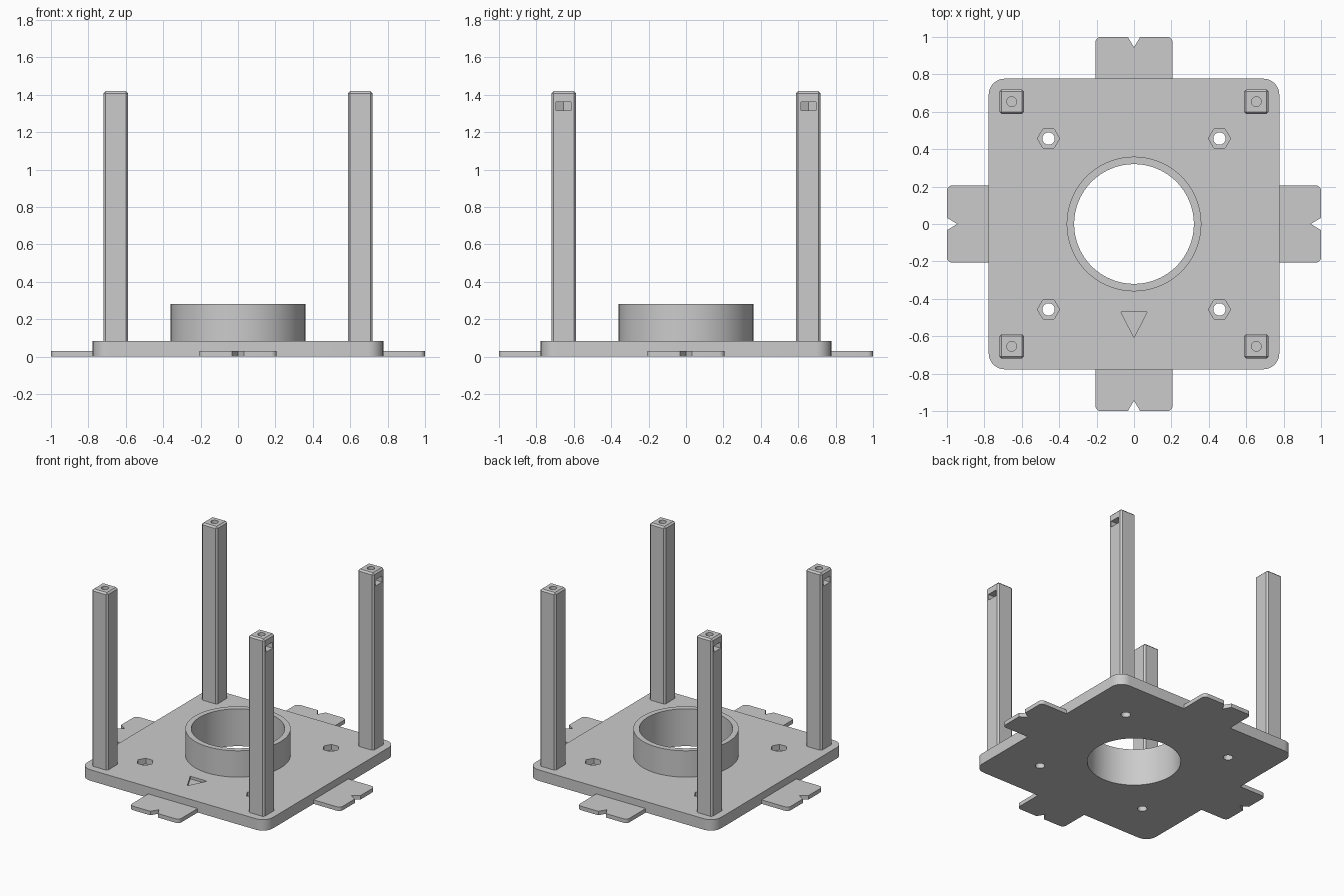
import bpy, bmesh, math
from mathutils import Matrix

cube = bpy.data.objects.get("Cube")
if cube:
    bpy.data.objects.remove(cube, do_unlink=True)

grey = bpy.data.materials.new("plain grey")
grey.use_nodes = True
COLOUR = (0.6, 0.6, 0.6, 1)
grey.diffuse_color = COLOUR
grey.node_tree.nodes["Principled BSDF"].inputs["Base Color"].default_value = COLOUR


def circle(r, n, x=0, y=0):
    return [(x + r * math.cos(math.tau * i / n), y + r * math.sin(math.tau * i / n))
            for i in range(n)]


def prism(name, points, z0, z1, rounded=(), radius=0.0, chamfer=0.0):
    """Extrude an outline; round listed corners, optionally chamfer sides and top."""
    bm = bmesh.new()
    verts = [bm.verts.new((x, y, z0)) for x, y in points]
    bm.faces.new(verts)
    if rounded:
        bmesh.ops.bevel(bm, geom=[verts[i] for i in rounded], offset=radius,
                        segments=8, profile=0.5, affect='VERTICES')
    out = bmesh.ops.extrude_face_region(bm, geom=bm.faces[:])
    top = [g for g in out["geom"] if isinstance(g, bmesh.types.BMVert)]
    bmesh.ops.translate(bm, verts=top, vec=(0, 0, z1 - z0))
    if chamfer:
        edges = [e for e in bm.edges if max(v.co.z for v in e.verts) > z0 + 1e-4]
        bmesh.ops.bevel(bm, geom=edges, offset=chamfer, segments=1, affect='EDGES')
    bmesh.ops.recalc_face_normals(bm, faces=bm.faces[:])
    mesh = bpy.data.meshes.new(name)
    bm.to_mesh(mesh)
    bm.free()
    mesh.materials.append(grey)
    obj = bpy.data.objects.new(name, mesh)
    bpy.context.collection.objects.link(obj)
    return obj


def cut(obj, cutters):
    """Subtract the cutters, bake the result and remove them."""
    for c in cutters:
        mod = obj.modifiers.new("cut", 'BOOLEAN')
        mod.operation, mod.solver, mod.object = 'DIFFERENCE', 'EXACT', c
    bpy.context.view_layer.update()
    deps = bpy.context.evaluated_depsgraph_get()
    mesh = bpy.data.meshes.new_from_object(obj.evaluated_get(deps))
    obj.modifiers.clear()
    obj.data = mesh
    for c in cutters:
        bpy.data.objects.remove(c, do_unlink=True)


def smooth(obj):
    bpy.ops.object.select_all(action='DESELECT')
    obj.select_set(True)
    bpy.context.view_layer.objects.active = obj
    bpy.ops.object.shade_smooth_by_angle(angle=math.radians(25))


def square(h, x=0, y=0):
    return [(x - h, y - h), (x + h, y - h), (x + h, y + h), (x - h, y + h)]


HALF, THICK, POST, TOP = 0.777, 0.083, 0.654, 1.42
CORNERS = [(sx, sy) for sx in (-1, 1) for sy in (-1, 1)]

# Base plate with central bore, bolt holes, nut recesses and direction arrow
plate = prism("base_plate", square(HALF), 0, THICK, range(4), 0.085)
cutters = [prism("bore", circle(0.32, 96), -0.1, 0.2),
           prism("arrow", [(-0.07, -0.47), (0, -0.607), (0.07, -0.47)], THICK - 0.02, 0.2)]
for sx, sy in CORNERS:
    x, y = 0.457 * sx, 0.457 * sy
    cutters += [prism("bolt_hole", circle(0.033, 32, x, y), -0.1, 0.06),
                prism("nut_recess", circle(0.059, 6, x, y), 0.04, 0.2)]
cut(plate, cutters)
smooth(plate)

# Central collar
collar = prism("collar", circle(0.36, 96), THICK, 0.282)
cut(collar, [prism("bore", circle(0.32, 96), 0, 0.4)])
smooth(collar)

# Notched tabs on the four sides
outline = [(HALF, -0.207), (1, -0.207), (1, -0.033), (0.945, 0),
           (1, 0.033), (1, 0.207), (HALF, 0.207)]
for i, side in enumerate(("left", "back", "right", "front")):
    tab = prism(side + "_tab", outline, 0, 0.03, (1, 5), 0.03)
    tab.data.transform(Matrix.Rotation(i * math.pi / 2, 4, 'Z'))
    smooth(tab)

# Corner posts with a screw hole on top and an outward nut slot
for sx, sy in CORNERS:
    x, y = POST * sx, POST * sy
    name = ("front" if sy < 0 else "back") + ("_left" if sx > 0 else "_right") + "_post"
    post = prism(name, square(0.066, x, y), THICK, TOP, chamfer=0.012)
    slot = [(x + sx * dx, y + dy) for dx, dy in
            ((0.1, -0.04), (0.1, 0.04), (-0.023, 0.04), (-0.046, 0), (-0.023, -0.04))]
    cut(post, [prism("screw_hole", circle(0.026, 32, x, y), 1.28, 1.5),
               prism("nut_slot", slot, 1.317, 1.363)])
    smooth(post)
